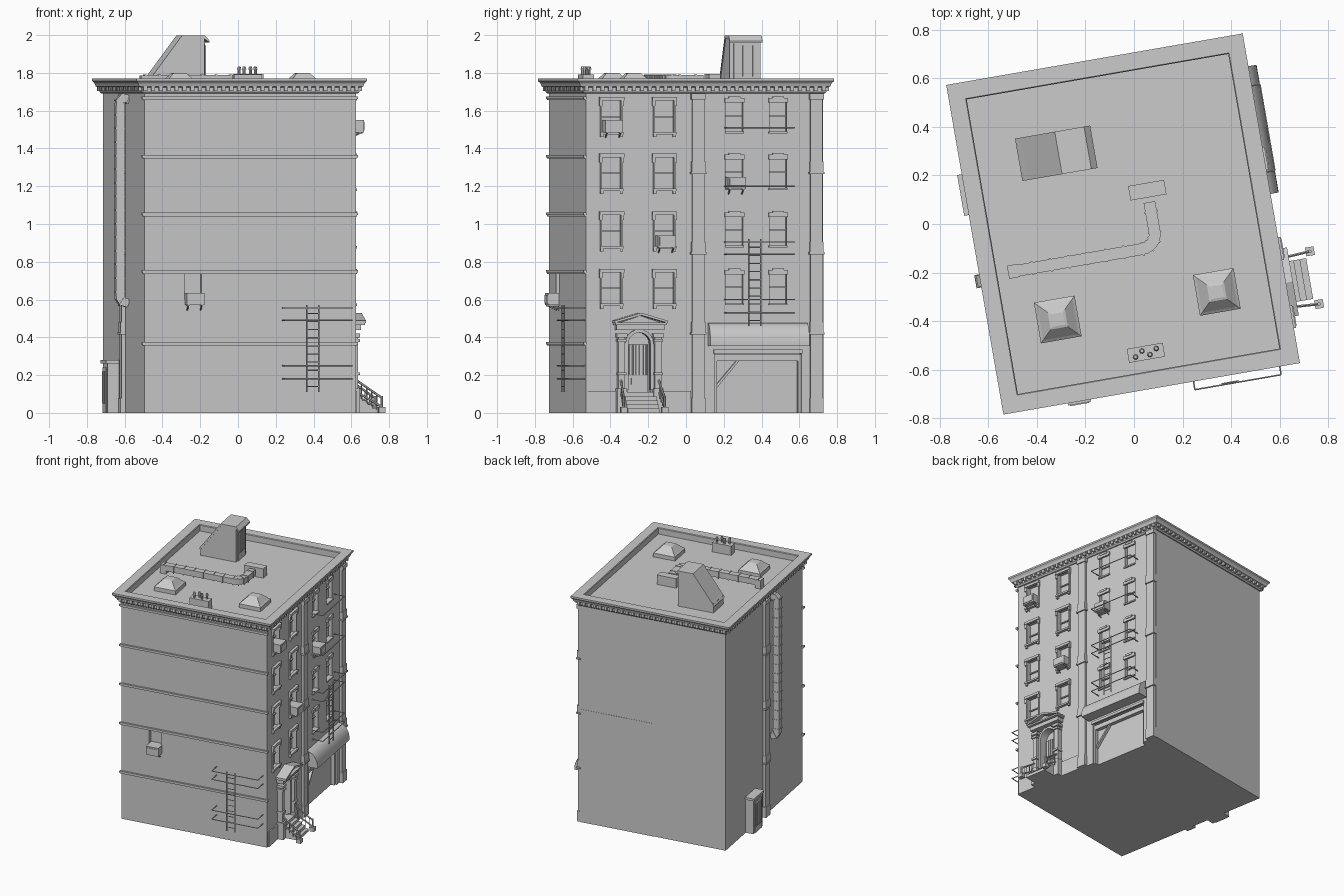
import bpy, bmesh, math
from mathutils import Matrix, Vector

if "Cube" in bpy.data.objects:
    bpy.data.objects.remove(bpy.data.objects["Cube"])

HU, HV, ROOF = 0.568, 0.637, 1.72            # half width, half depth, roof deck
TURN = math.radians(9.85)
M = Matrix.Translation((-0.045, 0, 0)) @ Matrix.Rotation(TURN, 4, 'Z')
V = lambda y: (y - 0.097) / 0.985            # grid y -> position along street wall
U = lambda x: (x - 0.063) / 0.985            # grid x -> position along front wall


def on(wall, a, d, z):
    """Point on a wall: a along it, d outwards, z up."""
    return Vector({'R': (HU + d, a, z), 'L': (-HU - d, a, z),
                   'F': (a, -HV - d, z), 'B': (a, HV + d, z)}[wall])


class Part:
    def __init__(self):
        self.bm = bmesh.new()

    def solid(self, lo, hi):
        lo, hi = Vector(lo), Vector(hi)
        size = [max(abs(s), 1e-4) for s in hi - lo]
        bmesh.ops.create_cube(self.bm, size=1, matrix=Matrix.Translation((lo + hi) / 2) @ Matrix.Diagonal((*size, 1)))

    def box(self, wall, a0, a1, d0, d1, z0, z1):
        self.solid(on(wall, a0, d0, z0), on(wall, a1, d1, z1))

    def rod(self, p, q, r=0.003, n=6, r2=None):
        p, q = Vector(p), Vector(q)
        rot = (q - p).to_track_quat('Z', 'Y').to_matrix().to_4x4()
        bmesh.ops.create_cone(self.bm, cap_ends=True, segments=n, radius1=r, radius2=r if r2 is None else r2,
                              depth=(q - p).length, matrix=Matrix.Translation((p + q) / 2) @ rot)

    def loft(self, rings, closed=False):
        rs = [[self.bm.verts.new(p) for p in ring] for ring in rings]
        n = len(rs[0])
        for i in range(len(rs) if closed else len(rs) - 1):
            a, b = rs[i], rs[(i + 1) % len(rs)]
            for j in range(n):
                self.bm.faces.new((a[j], a[(j + 1) % n], b[(j + 1) % n], b[j]))
        if not closed:
            self.bm.faces.new(rs[0])
            self.bm.faces.new(rs[-1])

    def prism(self, wall, pts, d0, d1):
        self.loft([[on(wall, a, d, z) for a, z in pts] for d in (d0, d1)])

    def done(self, name, smooth=False):
        bmesh.ops.recalc_face_normals(self.bm, faces=self.bm.faces)
        me = bpy.data.meshes.new(name)
        self.bm.to_mesh(me)
        ob = bpy.data.objects.new(name, me)
        bpy.context.collection.objects.link(ob)
        ob.matrix_world = M
        if smooth:
            bpy.context.view_layer.objects.active = ob
            ob.select_set(True)
            bpy.ops.object.shade_smooth_by_angle(angle=math.radians(35))
            ob.select_set(False)
        return ob


ROWS = (0.55, 0.855, 1.16, 1.46)
WIDE, SLIM = (V(-0.395), V(-0.115)), (V(0.255), V(0.487))
DOOR = V(-0.25)


def arch(r, z0, zc, n=10):
    return ([(DOOR + r, z0)] + [(DOOR + r * math.cos(math.pi * i / n), zc + r * math.sin(math.pi * i / n))
                                for i in range(n + 1)] + [(DOOR - r, z0)])


# main block with window, door and garage openings cut out
p = Part()
p.solid((-HU, -HV, 0), (HU, HV, ROOF))
body = p.done("main_block")
c = Part()
for b in ROWS:
    for a in WIDE:
        c.box('R', a - .055, a + .055, -.03, .02, b + .02, b + .2)
    for a in SLIM:
        c.box('R', a - .046, a + .046, -.03, .02, b + .03, b + .205)
c.box('R', V(.15), V(.61), -.04, .02, -.02, .33)
c.box('F', U(-.285), U(-.195), -.03, .02, .6, .735)
c.prism('R', arch(.062, .11, .365), -.045, .02)
cut = c.done("opening_cutter")
cut.hide_render = True
mod = body.modifiers.new("openings", 'BOOLEAN')
mod.object, mod.operation, mod.solver = cut, 'DIFFERENCE', 'EXACT'
bpy.context.view_layer.objects.active = body
bpy.ops.object.modifier_apply(modifier=mod.name)
bpy.data.objects.remove(cut)

# cornice and parapet as one profile run round the block, with dentils
p = Part()
prof = [(-.022, 1.71), (-.022, 1.765), (-.018, 1.77), (.051, 1.77), (.051, 1.757), (.04, 1.745),
        (.034, 1.728), (.016, 1.722), (.016, 1.7), (.008, 1.69), (-.01, 1.69)]
p.loft([[(sx * (HU + o), sy * (HV + o), z) for o, z in prof]
        for sx, sy in ((-1, -1), (1, -1), (1, 1), (-1, 1))], closed=True)
p.done("cornice")
p = Part()
for wall, half in (('F', HU), ('B', HU), ('R', HV), ('L', HV)):
    n = int(2 * half / .042)
    for i in range(n + 1):
        a = -half + 2 * half * i / n
        p.box(wall, a - .01, a + .01, .01, .032, 1.705, 1.73)
p.done("cornice_dentils")

# string courses on the front wall, plinth, blind panel on the back
p = Part()
for z in (.37, .75, 1.055, 1.36, 1.67):
    p.box('F', -HU - .014, HU + .01, -.002, .014, z - .008, z + .006)
    p.box('F', -HU - .009, HU + .006, -.002, .009, z - .014, z - .008)
p.done("front_string_courses")
p = Part()
for y0, y1 in ((-.52, -.36), (-.14, .025)):
    p.box('R', V(y0), V(y1), -.002, .008, 0, .115)
p.done("street_plinth")
p = Part()
p.box('B', 0, HU, -.002, .002, 0, .88)
p.done("back_panel")

# pilasters with collars
p = Part()
for wall, a in (('R', V(.062)), ('R', V(.688)), ('L', -.015)):
    p.box(wall, a - .032, a + .032, -.002, .02, 0, 1.69)
    p.box(wall, a - .036, a + .036, -.002, .027, 0, .08)
    for z in (.42, .845, 1.27):
        p.box(wall, a - .036, a + .036, -.002, .026, z, z + .06)
        p.box(wall, a - .041, a + .041, -.002, .03, z - .006, z + .006)
    p.box(wall, a - .038, a + .038, -.002, .028, 1.66, 1.69)
p.done("pilasters")

# window surrounds
p = Part()
for b in ROWS:
    for a in WIDE:
        p.box('R', a - .066, a + .066, -.002, .02, b + .193, b + .212)
        p.box('R', a - .062, a + .062, -.002, .02, b + .015, b + .028)
        for s in (-1, 1):
            p.box('R', a + s * .051, a + s * .06, -.03, .008, b + .02, b + .195)
            p.box('R', a + s * .045, a + s * .06, -.002, .014, b, b + .018)
            p.box('R', a + s * .05, a + s * .066, -.002, .014, b + .165, b + .195)
        p.box('R', a - .055, a + .055, -.03, -.02, b + .105, b + .113)
    for a in SLIM:
        p.box('R', a - .052, a + .052, -.002, .012, b + .182, b + .207)
        p.box('R', a - .03, a + .03, -.002, .016, b + .2, b + .215)
        p.box('R', a - .046, a + .046, -.03, -.02, b + .11, b + .118)
        p.box('R', a - .05, a + .05, -.002, .01, b + .02, b + .03)
p.done("window_surrounds")

# air conditioners on brackets
for i, (wall, a, z) in enumerate((('R', V(-.39), 1.485), ('R', V(.26), 1.185), ('R', V(-.11), .875), ('F', U(-.235), .57))):
    p = Part()
    p.box(wall, a - .048, a + .048, -.03, .06, z, z + .065)
    p.box(wall, a - .04, a + .04, .06, .064, z + .01, z + .055)
    for s in (-.036, .036):
        p.rod(on(wall, a + s, .05, z), on(wall, a + s, 0, z - .025), .004)
        p.rod(on(wall, a + s, .055, z - .002), on(wall, a + s, 0, z - .002), .004)
    p.done(f"air_conditioner_{i + 1}")


# fire escapes: U-shaped rails and a ladder
def rail(p, wall, a, z, d=.085, w=.36):
    pts = [on(wall, *q, z) for q in ((a, 0), (a, d), (a + w, d), (a + w, 0))]
    for q, r in zip(pts, pts[1:]):
        p.rod(q, r, .0035)


for name, wall, a, z0 in (("front", 'F', U(.235), .11), ("street", 'R', V(.205), .46)):
    p = Part()
    for h in (.07, .14, .38, .445):
        rail(p, wall, a, z0 + h)
    for s in (.115, .18):
        p.rod(on(wall, a + s, .08, z0), on(wall, a + s, .08, z0 + .46), .004)
    for i in range(10):
        z = z0 + .03 + i * .043
        p.rod(on(wall, a + .115, .08, z), on(wall, a + .18, .08, z))
    p.done(name + "_fire_escape")
p = Part()
for z in (1.2, 1.51):
    rail(p, 'R', V(.205), z)
p.done("upper_window_rails")

# entrance: columns, arch, pediment, barred door
p = Part()
for s in (-1, 1):
    a = DOOR + s * .098
    p.box('R', a - .018, a + .018, 0, .04, .12, .41)
    for h, z0, z1 in ((.026, 0, .13), (.023, .2, .215), (.024, .375, .39), (.028, .4, .42)):
        p.box('R', a - h, a + h, 0, .05, z0, z1)
ring = arch(.077, .12, .365) + arch(.06, .12, .365)[::-1]
p.prism('R', ring, -.01, .02)
p.box('R', DOOR - .128, DOOR + .128, 0, .055, .438, .468)
p.box('R', DOOR - .138, DOOR + .138, 0, .075, .466, .478)
p.prism('R', [(DOOR - .12, .475), (DOOR + .12, .475), (DOOR, .515)], 0, .05)
for s in (-1, 1):
    p.prism('R', [(DOOR + s * .142, .476), (DOOR + s * .142, .488), (DOOR, .53), (DOOR, .516)], 0, .08)
p.done("entrance_surround")
p = Part()
p.box('R', DOOR - .056, DOOR + .056, -.045, -.035, .11, .365)
p.box('R', DOOR - .035, DOOR + .035, -.04, -.028, .15, .185)
for i in range(6):
    p.rod(on('R', DOOR - .045 + i * .018, -.03, .2), on('R', DOOR - .045 + i * .018, -.03, .36))
p.done("entrance_door")

# stoop with handrails
p = Part()
for i in range(5):
    p.box('R', DOOR - .085, DOOR + .085, -.002, .15 - i * .026, i * .022, (i + 1) * .022)
p.done("stoop_steps")
p = Part()
for s in (-1, 1):
    a = DOOR + s * .1
    foot, head = on('R', a + s * .01, .17, 0), on('R', a, .01, .11)
    p.solid(foot - Vector((.018, .018, 0)), foot + Vector((.018, .018, .03)))
    p.rod(foot, foot + Vector((0, 0, .09)), .007, 8)
    up = Vector((0, 0, .08))
    p.rod(foot + up, head + up, .006)
    p.rod(foot + up * .4, head + up * .2, .006)
    for i in range(7):
        q = foot.lerp(head, i / 6)
        p.rod(q, q + up)
p.done("stoop_handrails")

# garage opening: frame, panel, brace; rounded awning above
p = Part()
p.box('R', V(.15), V(.61), -.04, -.012, .275, .31)
p.box('R', V(.145), V(.615), -.002, .012, .315, .335)
for y in (.15, .595):
    p.box('R', V(y), V(y + .015), -.04, -.012, 0, .28)
p.prism('R', [(V(.165), .13), (V(.165), .15), (V(.27), .275), (V(.285), .275)], -.04, -.02)
p.done("garage_frame")
p = Part()
prof = [(0, .355)] + [(.085 * math.cos(t), .365 + .112 * math.sin(t)) for t in
                      [math.pi / 2 * i / 8 for i in range(9)]] + [(0, .477)]
prof = [(.085, .355)] + prof[1:-1] + [(0, .355)]
p.loft([[on('R', a, d, z) for d, z in prof] for a in (V(.115), V(.64))])
p.done("garage_awning", True)


# ducts: rectangular sweep with flanges
def duct(name, path, normal, w, h, step=2):
    p, n = Part(), Vector(normal)
    path = [Vector(q) for q in path]
    for i in range(len(path)):
        path_t = (path[min(i + 1, len(path) - 1)] - path[max(i - 1, 0)]).normalized()
        s = path_t.cross(n)
        sec = lambda k, c: [c + s * (x * w * k) + n * (y * h * k) for x, y in ((-.5, -.5), (.5, -.5), (.5, .5), (-.5, .5))]
        rings = [sec(1, path[i])] if i == 0 else rings + [sec(1, path[i])]
        if i % step == 0:
            p.loft([sec(1.15, path[i] + path_t * k) for k in (-.004, .004)])
    p.loft(rings)
    p.done(name)


bend = [(.062 + .06 * math.sin(t), -.055 - .06 * math.cos(t), 1.765) for t in [math.pi / 2 * i / 6 for i in range(7)]]
duct("roof_duct", [(-.475 + i * .0383, -.115, 1.765) for i in range(14)] + bend
     + [(.122, -.01 + i * .04, 1.765) for i in range(3)], (0, 0, 1), .048, .045)
duct("wall_duct", [(-HU, -.13, 1.66), (-HU - .03, -.13, 1.67)]
     + [(-HU - .045, -.13, 1.65 - i * .036) for i in range(30)]
     + [(-HU - .035, -.13, .59), (-HU, -.13, .58)], (0, 1, 0), .045, .048)
p = Part()
p.solid((.047, .09, ROOF), (.197, .15, 1.793))
p.solid((-.5, -.142, ROOF), (-.455, -.088, 1.785))
p.done("roof_duct_boxes")

# roof stair bulkhead with sloped back, cap and louvred door
p = Part()
p.prism('F', [(-.368, ROOF), (-.092, ROOF), (-.092, 1.985), (-.21, 1.985), (-.368, 1.79)], -HV - .25, -HV - .415)
p.prism('F', [(-.378, 1.775), (-.212, 1.998), (-.09, 1.998), (-.064, 1.97), (-.064, 1.96), (-.095, 1.982), (-.208, 1.982),
              (-.368, 1.765)], -HV - .245, -HV - .422)
p.solid((-.1, .272, ROOF), (-.085, .393, 1.955))
for i in range(6):
    p.solid((-.09, .283 + i * .018, 1.78), (-.078, .291 + i * .018, 1.945))
p.done("roof_bulkhead")

# pyramid skylights
for side, s in (("left", -1), ("right", 1)):
    p = Part()
    sq = lambda h, z: [(s * .332 + x * h, -.341 + y * h, z) for x, y in ((-1, -1), (1, -1), (1, 1), (-1, 1))]
    p.loft([sq(.085, ROOF), sq(.085, 1.75), sq(.074, 1.758), sq(.036, 1.797), sq(.026, 1.8)])
    p.done(side + "_skylight")

# chimney with four pots
p = Part()
p.solid((-.073, -.567, ROOF), (.077, -.509, 1.792))
for i in range(4):
    x, y = -.043 + i * .03, -.538 + (.01 if i % 2 else -.01)
    p.rod((x, y, 1.79), (x, y, 1.822), .008, 8)
    p.rod((x, y, 1.818), (x, y, 1.835), .012, 8, .007)
p.done("chimney_pots")

# small side porch on the left wall
p = Part()
p.box('L', .155, .305, 0, .06, 0, .265)
p.prism('L', [(.145, .262), (.315, .262), (.315, .28), (.145, .28)], 0, .07)
p.box('L', .175, .285, .055, .065, 0, .24)
for i in range(5):
    p.box('L', .185 + i * .02, .195 + i * .02, .06, .07, .05, .22)
p.done("side_porch")
